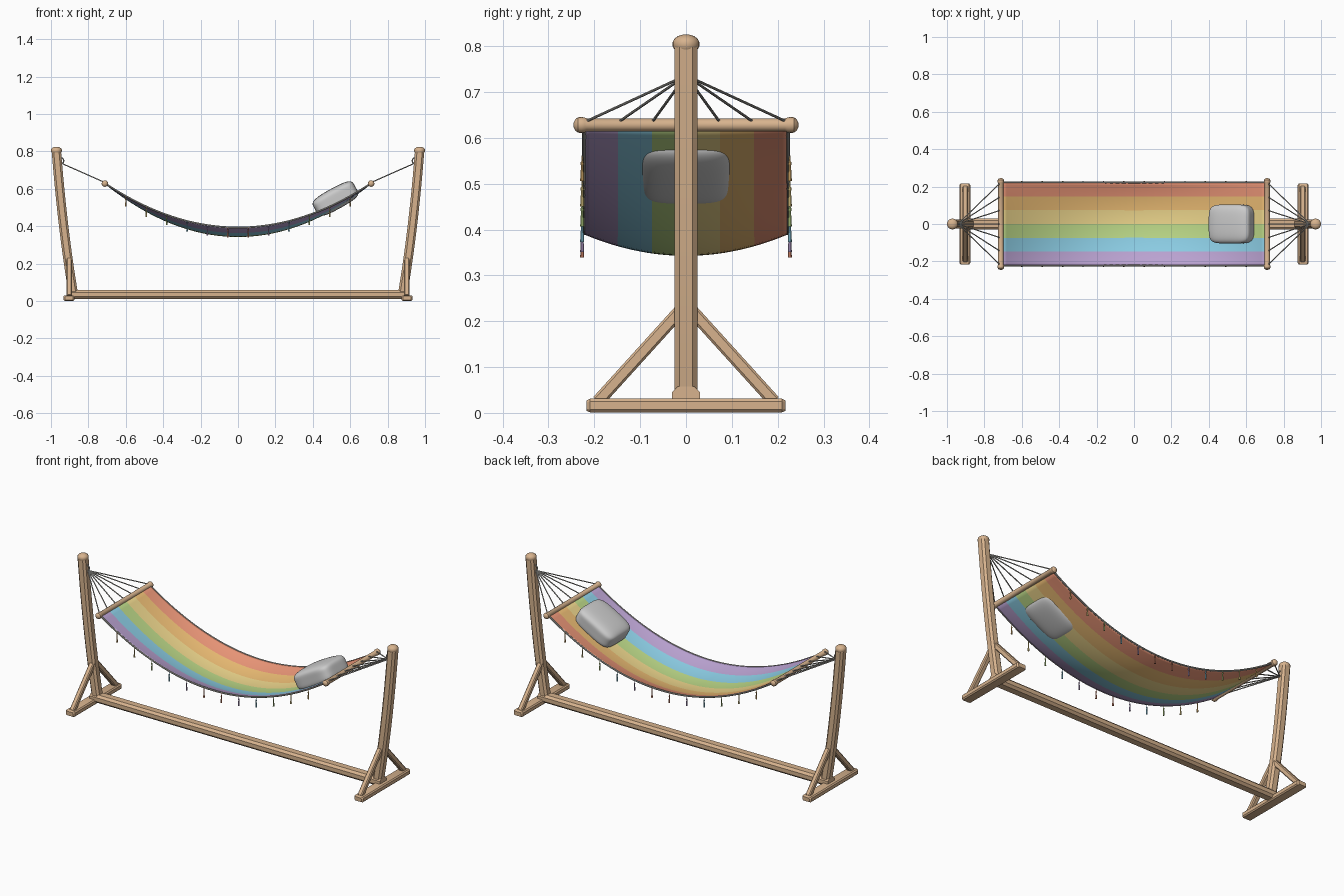
import bpy, bmesh, math
from mathutils import Vector, Matrix

if "Cube" in bpy.data.objects:
    bpy.data.objects.remove(bpy.data.objects["Cube"])

X, Y = Vector((1, 0, 0)), Vector((0, 1, 0))


def material(name, rgb):
    m = bpy.data.materials.new(name)
    m.diffuse_color = (*rgb, 1)
    m.use_nodes = True
    m.node_tree.nodes["Principled BSDF"].inputs["Base Color"].default_value = m.diffuse_color
    return m


WOOD = material("wood", (0.68, 0.45, 0.27))
ROPE = material("rope", (0.42, 0.41, 0.38))
STRIPES = [material(n, c) for n, c in [
    ("purple", (0.50, 0.37, 0.65)), ("blue", (0.27, 0.63, 0.80)),
    ("green", (0.51, 0.70, 0.25)), ("yellow", (0.87, 0.69, 0.27)),
    ("orange", (0.86, 0.52, 0.18)), ("red", (0.84, 0.31, 0.19))]]


def finish(name, bm, mats, angle=30):
    bmesh.ops.recalc_face_normals(bm, faces=bm.faces)
    me = bpy.data.meshes.new(name)
    bm.to_mesh(me)
    bm.free()
    for m in mats:
        me.materials.append(m)
    ob = bpy.data.objects.new(name, me)
    bpy.context.collection.objects.link(ob)
    bpy.ops.object.select_all(action='DESELECT')
    ob.select_set(True)
    bpy.context.view_layer.objects.active = ob
    bpy.ops.object.shade_smooth_by_angle(angle=math.radians(angle))
    return ob


def circle(r, n=12):
    return [(r * math.cos(2 * math.pi * i / n), r * math.sin(2 * math.pi * i / n)) for i in range(n)]


def chamfered(w, h, c):
    w, h = w / 2, h / 2
    return [(w, h - c), (w - c, h), (c - w, h), (-w, h - c),
            (-w, c - h), (c - w, -h), (w - c, -h), (w, c - h)]


def sweep(name, path, prof, side, mat, scales=None):
    """Loft a cross-section along a path; 'side' is the profile's first axis."""
    path = [Vector(p) for p in path]
    bm, rings = bmesh.new(), []
    for i, p in enumerate(path):
        t = (path[min(i + 1, len(path) - 1)] - path[max(i - 1, 0)]).normalized()
        up = t.cross(side).normalized()
        across = up.cross(t)
        k = scales[i] if scales else 1
        rings.append([bm.verts.new(p + across * a * k + up * b * k) for a, b in prof])
    n = len(prof)
    for r0, r1 in zip(rings, rings[1:]):
        for j in range(n):
            bm.faces.new((r0[j], r0[(j + 1) % n], r1[(j + 1) % n], r1[j]))
    bm.faces.new(rings[0])
    bm.faces.new(rings[-1])
    return finish(name, bm, [mat])


def capped(a, b, c):
    """Path and scales for a straight bar with chamfered ends."""
    a, b = Vector(a), Vector(b)
    d = (b - a).normalized() * c
    return [a, a + d, b - d, b]


# ground beam
sweep("ground_beam", [(-0.91, 0, 0.035), (0.91, 0, 0.035)], chamfered(0.06, 0.046, 0.012), Y, WOOD)

L, W, SAG, DIP = 0.712, 0.222, 0.237, 0.047


def cloth_z(x, y):
    t = (x / L) ** 2
    return 0.63 - SAG * (1 - t) - DIP * (1 - t) * (1 - (y / W) ** 2)


for s, tag in ((-1, "left"), (1, "right")):
    # foot with chamfered ends
    sweep(tag + "_foot", capped((s * 0.904, -0.217, 0.016), (s * 0.904, 0.217, 0.016), 0.008),
          chamfered(0.058, 0.03, 0.006), X, WOOD, [0.75, 1, 1, 0.75])
    # bowed post
    p0, p1, p2 = Vector((0.878, 0, 0.025)), Vector((0.936, 0, 0.36)), Vector((0.971, 0, 0.8))
    pts = [p0 * (1 - t) ** 2 + p1 * 2 * t * (1 - t) + p2 * t * t for t in [i / 12 for i in range(13)]]
    sweep(tag + "_post", [(s * p.x, 0, p.z) for p in pts], chamfered(0.05, 0.05, 0.011), Y, WOOD)
    # rounded post cap
    zs = [0.793, 0.799, 0.809, 0.816, 0.822, 0.825]
    sweep(tag + "_post_cap", [(s * 0.971, 0, z) for z in zs], circle(0.029, 16), Y, WOOD,
          [0.88, 1, 1, 0.88, 0.6, 0.25])
    # diagonal braces
    for q, end in ((-1, "front"), (1, "back")):
        sweep(f"{tag}_{end}_brace", [(s * 0.902, q * 0.192, 0.025), (s * 0.902, q * 0.008, 0.228)],
              chamfered(0.028, 0.028, 0.005), X, WOOD)
    # spreader bar with knob ends
    ys = [0.245, 0.242, 0.236, 0.228, 0.221, 0.216]
    k = [0.3, 0.75, 1.08, 1.12, 1.05, 0.9]
    sweep(tag + "_spreader_bar", [(s * L, -y, 0.628) for y in ys] + [(s * L, y, 0.628) for y in ys[::-1]],
          circle(0.0155, 16), X, WOOD, k + k[::-1])
    # hanging ring and fan of ropes
    ring = [(s * (0.945 + 0.013 * math.cos(a)), 0, 0.75 + 0.016 * math.sin(a))
            for a in [2 * math.pi * i / 16 for i in range(17)]]
    sweep(tag + "_hanging_ring", ring, circle(0.0035, 8), Y, ROPE)
    for i in range(7):
        y = -0.222 + 0.074 * i
        sweep(f"{tag}_rope_{i}", [(s * 0.942, 0, 0.736), (s * L, y, 0.634)], circle(0.003, 8), Vector((0, 0, 1)), ROPE)

# striped sagging cloth
NX, NY = 48, 36
bm = bmesh.new()
grid = []
for i in range(NX + 1):
    x = L * (2 * i / NX - 1)
    row = [W * (2 * j / NY - 1) for j in range(NY + 1)]
    grid.append([bm.verts.new((x, y, cloth_z(x, y))) for y in row])
for i in range(NX):
    for j in range(NY):
        f = bm.faces.new((grid[i][j], grid[i + 1][j], grid[i + 1][j + 1], grid[i][j + 1]))
        f.material_index = j * 6 // NY
cloth = finish("striped_cloth", bm, STRIPES, 60)
mod = cloth.modifiers.new("thickness", 'SOLIDIFY')
mod.thickness, mod.offset = 0.007, 0

# edge cords and hanging tassels
for q, end in ((-1, "front"), (1, "back")):
    xs = [L * (2 * i / 40 - 1) for i in range(41)]
    sweep(end + "_edge_cord", [(x, q * W, cloth_z(x, W)) for x in xs], circle(0.005, 8), Y, ROPE)
    for i in range(12):
        x = 0.109 * (i - 5.5)
        z = cloth_z(x, W)
        drops = [0.0, 0.012, 0.014, 0.019, 0.022, 0.038, 0.055]
        sweep(f"{end}_tassel_{i}", [(x, q * 0.2265, z - d) for d in drops], circle(0.004, 8), X,
              STRIPES[(4 - min(i, 11 - i)) % 6], [0.4, 0.4, 0.8, 0.9, 0.6, 0.9, 1.1])

# pillow resting on the cloth
N = 24
bm = bmesh.new()
bmesh.ops.create_cube(bm, size=2)
bmesh.ops.subdivide_edges(bm, edges=bm.edges[:], cuts=N - 1, use_grid_fill=True)
for v in bm.verts:
    p = v.co
    r = sum(abs(c) ** 5 for c in p) ** (1 / 5)
    p = p / r
    puff = 1 - 0.22 * (p.x * p.x + p.y * p.y) / 2
    v.co = Vector((p.x * 0.124, p.y * 0.104, p.z * 0.057 * puff))
tilt = Matrix.Rotation(math.radians(-29), 4, 'Y')
bm.transform(Matrix.Translation((0.521, 0, 0.548)) @ tilt)
finish("pillow", bm, [], 60)
